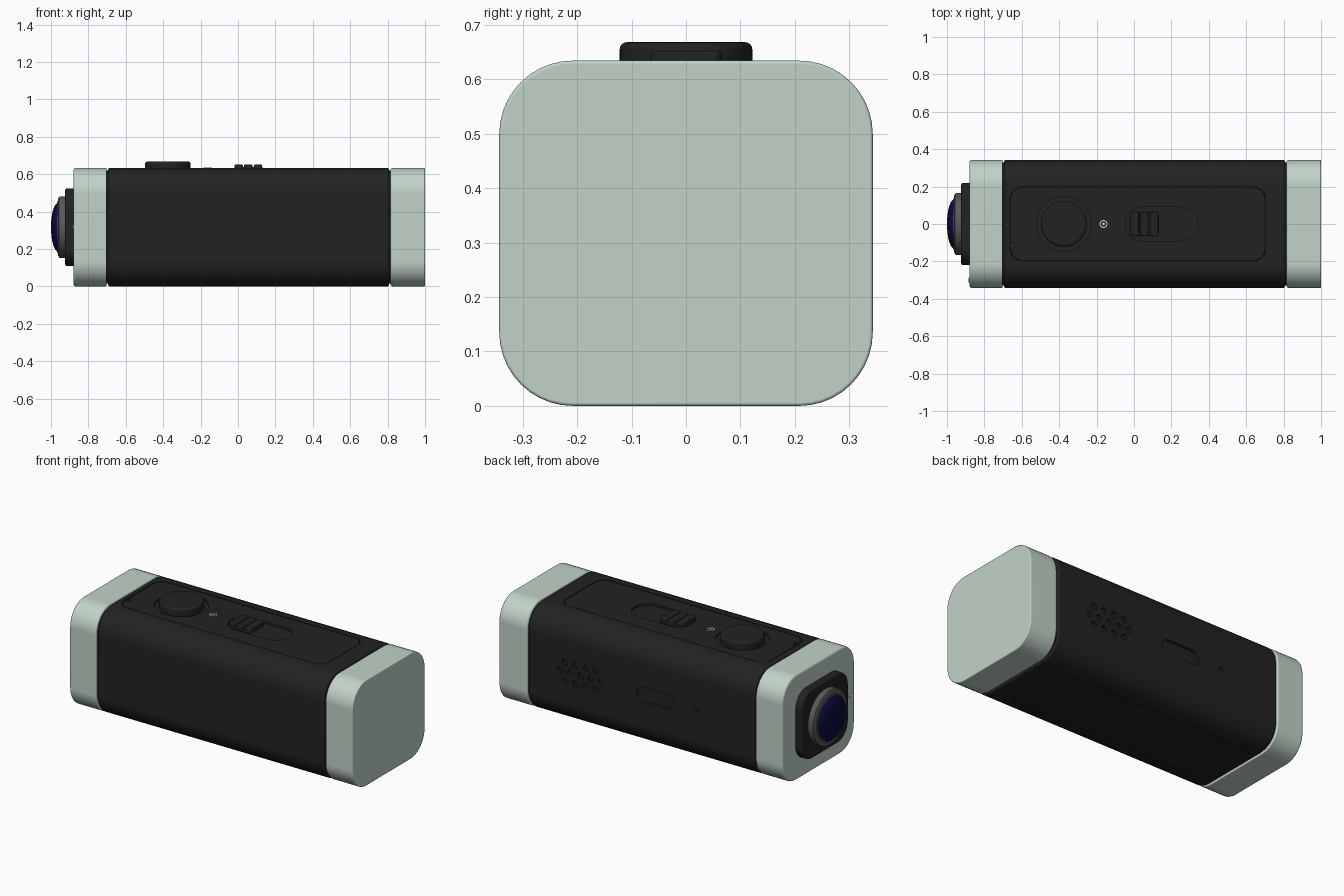
import bpy, bmesh, math
from mathutils import Vector

cube = bpy.data.objects.get("Cube")
if cube:
    bpy.data.objects.remove(cube, do_unlink=True)


def material(name, rgb, rough=0.6):
    m = bpy.data.materials.new(name)
    m.use_nodes = True
    m.diffuse_color = (*rgb, 1)
    node = m.node_tree.nodes["Principled BSDF"]
    node.inputs["Base Color"].default_value = (*rgb, 1)
    node.inputs["Roughness"].default_value = rough
    return m


MINT = material("pale_mint", (0.54, 0.65, 0.58))
BLACK = material("matte_black", (0.016, 0.016, 0.016))
HOLE = material("hole_black", (0.006, 0.006, 0.006))
GREY = material("ring_grey", (0.1, 0.1, 0.1))
BLUE = material("lens_blue", (0.003, 0.003, 0.05), 0.2)
WHITE = material("white", (0.8, 0.8, 0.8))

W, H, R = 0.686, 0.634, 0.135     # body section
MID = H / 2


def outline(w, h, r, steps):
    """Rounded rectangle centred on the origin."""
    r = max(r, 0.001)
    points = []
    for quarter, (sx, sy) in enumerate([(1, 1), (-1, 1), (-1, -1), (1, -1)]):
        for i in range(steps + 1):
            a = math.pi / 2 * (quarter + i / steps)
            points.append((sx * (w / 2 - r) + r * math.cos(a),
                           sy * (h / 2 - r) + r * math.sin(a)))
    return points


def loft(name, axis, centre, size, r, loops, mat, steps=10):
    """Stack rounded-rectangle loops, each (position, inset), along an axis."""
    place = {"x": lambda u, v, t: (t, u, v),
             "y": lambda u, v, t: (u, t, v),
             "z": lambda u, v, t: (u, v, t)}[axis]
    bm = bmesh.new()
    rings = []
    for t, inset in loops:
        pts = outline(size[0] - 2 * inset, size[1] - 2 * inset, r - inset, steps)
        rings.append([bm.verts.new(place(u + centre[0], v + centre[1], t)) for u, v in pts])
    n = len(rings[0])
    for a, b in zip(rings, rings[1:]):
        for i in range(n):
            bm.faces.new((a[i], a[(i + 1) % n], b[(i + 1) % n], b[i]))
    bm.faces.new(rings[0])
    bm.faces.new(rings[-1])
    bmesh.ops.remove_doubles(bm, verts=bm.verts, dist=1e-5)
    bmesh.ops.recalc_face_normals(bm, faces=bm.faces)
    mesh = bpy.data.meshes.new(name)
    bm.to_mesh(mesh)
    bm.free()
    mesh.materials.append(mat)
    ob = bpy.data.objects.new(name, mesh)
    bpy.context.collection.objects.link(ob)
    return ob


def slab(name, axis, centre, size, r, lo, hi, mat, soft_lo=0, soft_hi=0, steps=10):
    """Prism with optional rounded end edges."""
    def edge(soft):
        if not soft:
            return [(0, 0)]
        angles = [math.pi / 2 * i / 4 for i in range(5)]
        return [(soft * (1 - math.sin(a)), soft * (1 - math.cos(a))) for a in reversed(angles)][::-1]
    low = [(lo + d, i) for d, i in sorted(edge(soft_lo))]
    high = [(hi - d, i) for d, i in sorted(edge(soft_hi), reverse=True)]
    return loft(name, axis, centre, size, r, low + high, mat, steps)


def disc(name, axis, centre, r, lo, hi, mat, soft_lo=0, soft_hi=0, steps=10):
    return slab(name, axis, centre, (2 * r, 2 * r), r, lo, hi, mat, soft_lo, soft_hi, steps)


def activate(ob):
    bpy.ops.object.select_all(action="DESELECT")
    ob.select_set(True)
    bpy.context.view_layer.objects.active = ob


def cut(ob, cutter):
    mod = ob.modifiers.new("cut", "BOOLEAN")
    mod.operation, mod.solver, mod.object = "DIFFERENCE", "EXACT", cutter
    activate(ob)
    bpy.ops.object.modifier_apply(modifier=mod.name)
    bpy.data.objects.remove(cutter, do_unlink=True)


# Main body, dark core in the seams, and the two end caps
body = slab("body", "x", (0, MID), (W, H), R, -0.695, 0.808, BLACK, 0.012, 0.012)
slab("seam_core", "x", (0, MID), (W - 0.03, H - 0.03), R - 0.015, -0.72, 0.83, BLACK)
slab("lens_end_cap", "x", (0, MID), (W, H), R, -0.88, -0.702, MINT, 0.015, 0.006)
slab("rear_end_cap", "x", (0, MID), (W, H), R, 0.815, 1.0, MINT, 0.015, 0.006)

# Top and bottom panels set into pockets, leaving a fine groove
PX, PW, PD = 0.02, 1.37, 0.40
DEPTH, GROOVE = 0.03, 0.004
for lo, hi in ((H - DEPTH, H + 0.1), (-0.1, DEPTH)):
    cut(body, slab("pocket", "z", (PX, 0), (PW, PD), 0.07, lo, hi, BLACK))
inner = (PW - 2 * GROOVE, PD - 2 * GROOVE)
top_panel = slab("top_panel", "z", (PX, 0), inner, 0.066, H - DEPTH - 0.002, H, BLACK, 0, 0.003)
slab("bottom_panel", "z", (PX, 0), inner, 0.066, 0, DEPTH + 0.002, BLACK, 0.003, 0)

# Recesses in the top panel for the button, the slider and the microphone
SLOT_X = 0.148
cut(top_panel, disc("button_well", "z", (-0.375, 0), 0.147, H - 0.012, H + 0.1, BLACK, steps=14))
cut(top_panel, slab("slider_well", "z", (SLOT_X, 0), (0.39, 0.18), 0.09, H - 0.012, H + 0.1, BLACK))
cut(top_panel, disc("mic_well", "z", (-0.648, -0.115), 0.014, H - 0.015, H + 0.1, BLACK, steps=5))

# Round button and ribbed slider
disc("round_button", "z", (-0.375, 0), 0.122, H - 0.02, 0.668, BLACK, 0, 0.014, steps=14)
slab("slider_base", "z", (0.055, 0), (0.15, 0.13), 0.015, H - 0.02, 0.64, BLACK, 0, 0.004, 4)
for i in range(3):
    slab(f"slider_rib_{i + 1}", "z", (0.003 + 0.052 * i, 0), (0.045, 0.13), 0.012,
         0.63, 0.652, BLACK, 0, 0.006, 4)

# Painted play icon: thin ring and triangle
disc("icon_ring", "z", (-0.163, 0), 0.021, H - 0.001, H + 0.001, WHITE, steps=6)
disc("icon_ring_inside", "z", (-0.163, 0), 0.016, H - 0.001, H + 0.002, BLACK, steps=6)
bm = bmesh.new()
bmesh.ops.create_cone(bm, cap_ends=True, segments=3, radius1=0.011, radius2=0.011, depth=0.003)
for v in bm.verts:
    v.co = Vector((v.co.y - 0.163, v.co.x, v.co.z + H + 0.0015))
bmesh.ops.recalc_face_normals(bm, faces=bm.faces)
tri = bpy.data.meshes.new("icon_triangle")
bm.to_mesh(tri)
bm.free()
tri.materials.append(WHITE)
bpy.context.collection.objects.link(bpy.data.objects.new("icon_triangle", tri))

# Back side: speaker grille, charging port and reset hole
BACK = W / 2


def back_hole(x, z, w, h):
    r = h / 2
    cut(body, slab("hole", "y", (x, z), (w, h), r, BACK - 0.04, BACK + 0.1, HOLE, steps=6))
    slab("hole_floor", "y", (x, z), (w, h), r, BACK - 0.043, BACK - 0.037, HOLE, steps=6)


for row, count in ((-1, 4), (0, 5), (1, 4)):
    for i in range(count):
        back_hole(0.46 + 0.068 * (i - (count - 1) / 2), MID + 0.055 * row, 0.036, 0.036)
back_hole(-0.035, MID, 0.25, 0.085)
back_hole(-0.315, MID, 0.026, 0.026)
slab("port_tongue", "y", (-0.035, MID), (0.17, 0.018), 0.005, BACK - 0.04, BACK - 0.015, BLACK, steps=3)

# Lens end: mounting plate, ring, rim, glass dome and indicator light
slab("lens_plate", "x", (0, MID), (0.44, 0.415), 0.1, -0.924, -0.875, BLACK, 0.01, 0)
loft("lens_ring", "x", (0, MID), (0.33, 0.33), 0.165,
     [(-0.951, 0.04), (-0.962, 0.028), (-0.962, 0.014), (-0.956, 0.003), (-0.95, 0), (-0.92, 0)], GREY, 14)
disc("lens_rim", "x", (0, MID), 0.137, -0.968, -0.94, GREY, 0.003, 0, 14)
dome = []
for i in range(9):
    a = math.pi / 2 * (1 - i / 8)
    dome.append((-0.962 - 0.038 * math.sin(a), 0.13 * (1 - math.cos(a)) - 0.0 if i else 0.128))
loft("lens_glass", "x", (0, MID), (0.26, 0.26), 0.13, dome + [(-0.94, 0)], BLUE, 14)
disc("indicator_light", "x", (-0.3, MID), 0.013, -0.884, -0.87, WHITE, 0.003, 0, 5)

# Smooth shading with crisp edges
for ob in bpy.context.scene.objects:
    if ob.type == "MESH":
        activate(ob)
        bpy.ops.object.shade_smooth_by_angle(angle=math.radians(32))
        mod = ob.modifiers.new("flat_faces", "WEIGHTED_NORMAL")
        mod.keep_sharp = True
